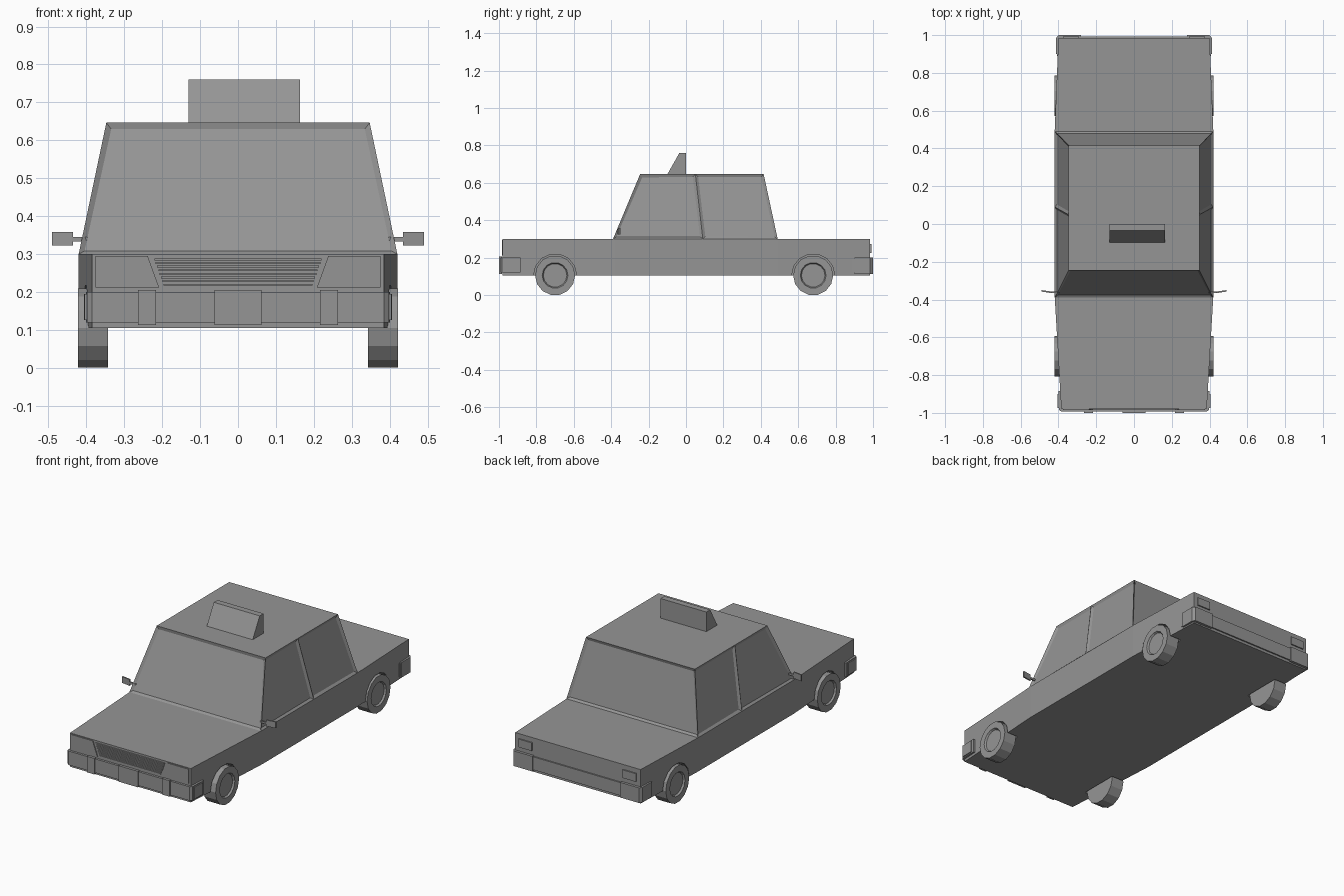
import bpy, bmesh, math
from mathutils import Vector

cube = bpy.data.objects.get("Cube")
if cube:
    bpy.data.objects.remove(cube, do_unlink=True)

GREY = (0.3, 0.3, 0.3, 1)
mat = bpy.data.materials.new("plain grey")
mat.use_nodes = True
mat.diffuse_color = GREY
mat.node_tree.nodes["Principled BSDF"].inputs["Base Color"].default_value = GREY


def finish(name, bm):
    bmesh.ops.recalc_face_normals(bm, faces=bm.faces)
    mesh = bpy.data.meshes.new(name)
    bm.to_mesh(mesh)
    bm.free()
    mesh.materials.append(mat)
    obj = bpy.data.objects.new(name, mesh)
    bpy.context.collection.objects.link(obj)
    return obj


def loft(bm, a, b):
    """Closed solid between two matching loops of points."""
    va, vb = [bm.verts.new(p) for p in a], [bm.verts.new(p) for p in b]
    n = len(a)
    bm.faces.new(va)
    bm.faces.new(vb)
    for i in range(n):
        j = (i + 1) % n
        bm.faces.new((va[i], va[j], vb[j], vb[i]))


def prism(name, pts, axis, lo, hi):
    """Extrude a 2D outline along x, y or z."""
    def place(p, d):
        c = list(p)
        c.insert(axis, d)
        return c
    bm = bmesh.new()
    loft(bm, [place(p, lo) for p in pts], [place(p, hi) for p in pts])
    return finish(name, bm)


def box(name, x0, x1, y0, y1, z0, z1):
    return prism(name, [(x0, y0), (x1, y0), (x1, y1), (x0, y1)], 2, z0, z1)


def symmetric(right):
    return right + [(-x, y) for x, y in reversed(right)]


def circle(y, z, r, n):
    return [(y + r * math.sin(math.tau * (i + .5) / n),
             z + r * math.cos(math.tau * (i + .5) / n)) for i in range(n)]


# Lower body, tapering towards both ends
body = prism("lower_body", symmetric([(.385, -.98), (.42, -.38), (.42, .49), (.40, .985)]),
             2, .105, .30)

# Wheel arches
WHEELS = {"front": -.70, "rear": .68}
for y in WHEELS.values():
    for s in (-1, 1):
        cutter = prism("arch_cutter", circle(y, .105, .115, 14), 0, s * .335, s * .5)
        mod = body.modifiers.new("arch", 'BOOLEAN')
        mod.operation = 'DIFFERENCE'
        mod.solver = 'EXACT'
        mod.object = cutter
        bpy.context.view_layer.objects.active = body
        bpy.ops.object.modifier_apply(modifier=mod.name)
        bpy.data.objects.remove(cutter, do_unlink=True)

# Cabin with recessed windows, two on each side
base = symmetric([(.42, -.39), (.42, .09), (.42, .49)])
roof = symmetric([(.347, -.245), (.347, .05), (.347, .415)])
bm = bmesh.new()
loft(bm, [(x, y, .30) for x, y in base], [(x, y, .647) for x, y in roof])
bmesh.ops.recalc_face_normals(bm, faces=bm.faces)
windows = [f for f in bm.faces if abs(f.normal.z) < .9]
bmesh.ops.inset_individual(bm, faces=windows, thickness=.02, depth=-.009)
finish("cabin", bm)

# Roof sign, a wedge with an upright back
prism("roof_sign", [(-.10, .645), (0, .645), (0, .76), (-.035, .76)], 0, -.13, .163)

# Wheels with recessed hubs
for end, y in WHEELS.items():
    for s, side in ((-1, "right"), (1, "left")):
        bm = bmesh.new()
        loft(bm, [(s * .343, *p) for p in circle(y, .105, .107, 14)],
             [(s * .422, *p) for p in circle(y, .105, .107, 14)])
        bmesh.ops.recalc_face_normals(bm, faces=bm.faces)
        outer = [f for f in bm.faces if f.normal.x * s > .9]
        bmesh.ops.inset_region(bm, faces=outer, thickness=.038)
        bmesh.ops.inset_region(bm, faces=outer, thickness=.006, depth=-.01)
        finish(f"{end}_{side}_wheel", bm)

# Bumpers wrap around the corners
prism("front_bumper", symmetric([(.385, -.993), (.398, -.983), (.401, -.885)]), 2, .12, .20)
prism("rear_bumper", symmetric([(.407, .89), (.405, .982), (.395, .993)]), 2, .12, .195)
for x, w, name in ((-.24, .024, "right"), (0, .062, "middle"), (.24, .024, "left")):
    box(f"front_bumper_{name}_block", x - w, x + w, -1, -.985, .113, .205)

# Headlights and grille
for s, side in ((-1, "right"), (1, "left")):
    prism(f"{side}_headlight", [(s * .375, .212), (s * .208, .212), (s * .238, .295),
                                (s * .375, .295)], 1, -.985, -.975)
    box(f"{side}_tail_light", s * .29, s * .375, .98, .992, .225, .272)
    # Rear bumper ends and front side pads
    prism(f"rear_bumper_{side}_end", [(s * .28, .98), (s * .28, 1), (s * .40, 1),
                                      (s * .412, .985), (s * .412, .90), (s * .39, .90)],
          2, .113, .20)
    prism(f"front_bumper_{side}_pad", [(s * .38, -.90), (s * .406, -.90),
                                       (s * .404, -.975), (s * .38, -.975)], 2, .126, .195)
    # Wing mirror on its short arm
    box(f"{side}_mirror_arm", s * .395, s * .437, -.366, -.358, .334, .345)
    prism(f"{side}_mirror", [(s * .435, -.366), (s * .49, -.358), (s * .49, -.350),
                             (s * .435, -.358)], 2, .323, .359)

for i in range(8):
    z = .217 + i * .0095
    w = .196 + i * .0035
    box(f"grille_slat_{i + 1}", -w, w, -.985, -.975, z, z + .005)
